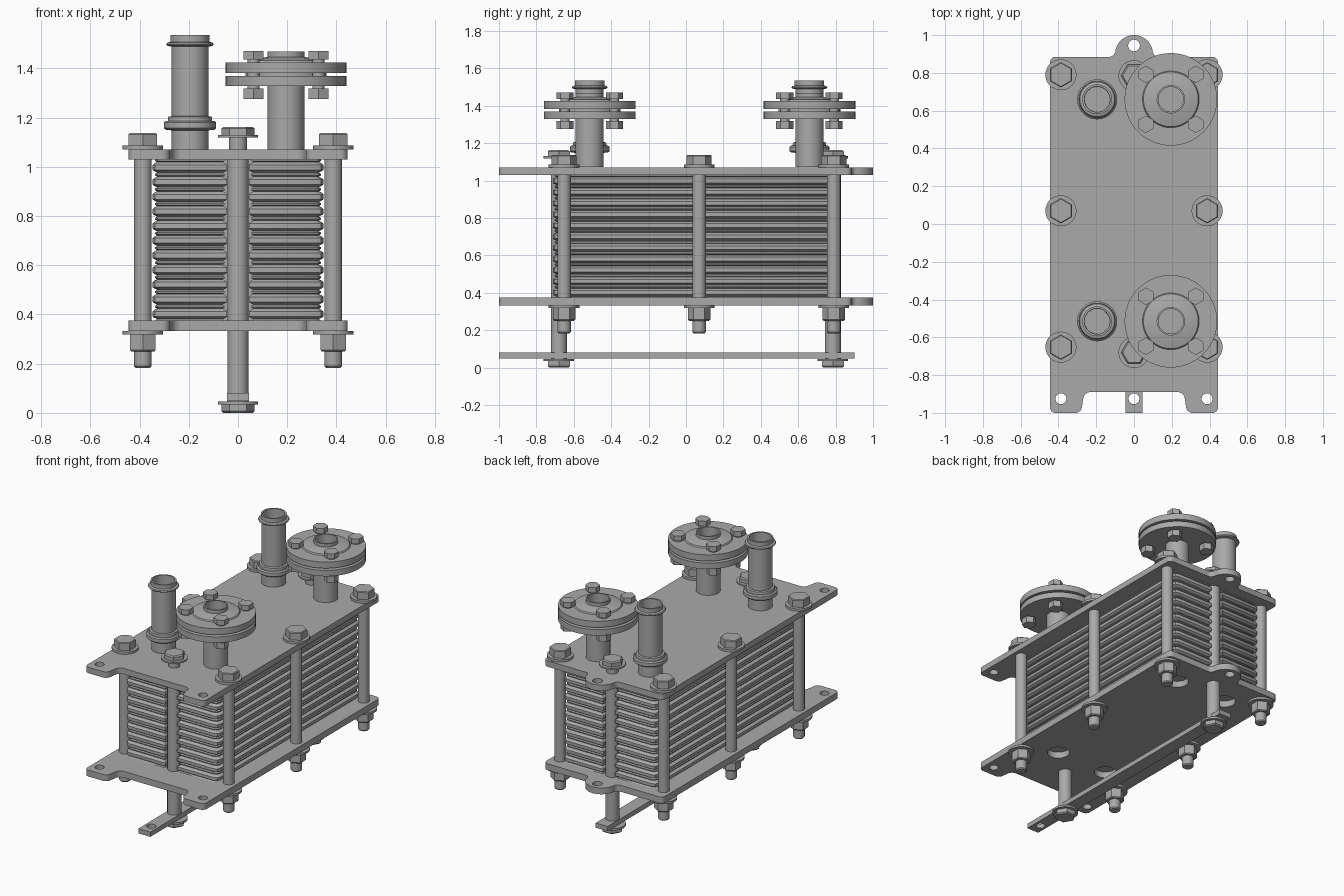
import bpy, bmesh
from math import pi, sin, cos, radians

cube = bpy.data.objects.get("Cube")
if cube:
    bpy.data.objects.remove(cube, do_unlink=True)

steel = bpy.data.materials.new("grey_steel")
steel.use_nodes = True
grey = (0.40, 0.40, 0.40, 1)
steel.diffuse_color = grey
steel.node_tree.nodes["Principled BSDF"].inputs["Base Color"].default_value = grey


def add_object(name, mesh, smooth=True):
    ob = bpy.data.objects.new(name, mesh)
    bpy.context.collection.objects.link(ob)
    mesh.materials.clear()
    mesh.materials.append(steel)
    if smooth:
        bpy.ops.object.select_all(action="DESELECT")
        ob.select_set(True)
        bpy.context.view_layer.objects.active = ob
        bpy.ops.object.shade_smooth_by_angle(angle=radians(35))
    return ob


def loft(name, rings, closed=False, smooth=True):
    """Skin a list of equal rings; cap the ends, or join last to first."""
    bm = bmesh.new()
    loops = [[bm.verts.new(p) for p in ring] for ring in rings]
    n = len(loops[0])
    pairs = list(zip(loops, loops[1:]))
    if closed:
        pairs.append((loops[-1], loops[0]))
    for a, b in pairs:
        for i in range(n):
            j = (i + 1) % n
            bm.faces.new((a[i], a[j], b[j], b[i]))
    if not closed:
        bm.faces.new(loops[0])
        bm.faces.new(loops[-1])
    bmesh.ops.recalc_face_normals(bm, faces=bm.faces)
    mesh = bpy.data.meshes.new(name)
    bm.to_mesh(mesh)
    bm.free()
    return add_object(name, mesh, smooth)


def circle(x, y, r, n=32, turn=0.0):
    return [(x + r * cos(turn + 2 * pi * i / n), y + r * sin(turn + 2 * pi * i / n))
            for i in range(n)]


def lathe(name, x, y, profile, n=40, turn=0.0, closed=False):
    rings = [[(px, py, z) for px, py in circle(x, y, r, n, turn)] for r, z in profile]
    return loft(name, rings, closed, smooth=n > 6)


def disc(name, x, y, r, z0, z1, n=40):
    return lathe(name, x, y, [(r, z0), (r, z1)], n)


def hexagon(name, x, y, r, z0, z1, turn=0.0):
    return lathe(name, x, y, [(r, z0), (r, z1)], 6, turn)


def sheet(name, loops, z0, z1):
    """Flat plate from an outline and hole loops."""
    curve = bpy.data.curves.new(name, "CURVE")
    curve.dimensions = "2D"
    curve.fill_mode = "BOTH"
    curve.extrude = (z1 - z0) / 2
    for pts in loops:
        sp = curve.splines.new("POLY")
        sp.points.add(len(pts) - 1)
        for p, (x, y) in zip(sp.points, pts):
            p.co = (x, y, 0, 1)
        sp.use_cyclic_u = True
    temp = bpy.data.objects.new(name + "_profile", curve)
    bpy.context.collection.objects.link(temp)
    dg = bpy.context.evaluated_depsgraph_get()
    mesh = bpy.data.meshes.new_from_object(temp.evaluated_get(dg))
    bpy.data.objects.remove(temp, do_unlink=True)
    ob = add_object(name, mesh)
    ob.location.z = (z0 + z1) / 2
    return ob


def arc(x, y, r, a0, a1, n=6):
    return [(x + r * cos(radians(a0 + (a1 - a0) * i / n)),
             y + r * sin(radians(a0 + (a1 - a0) * i / n))) for i in range(n + 1)]


# End plates: two front feet, a rounded rear ear, bolt holes
half = (arc(0.23, -0.93, 0.04, 90, 20) + arc(0.31, -0.965, 0.035, 200, 270)
        + arc(0.415, -0.97, 0.03, 270, 360) + arc(0.415, 0.855, 0.03, 0, 90)
        + arc(0.13, 0.915, 0.03, 270, 180) + arc(0, 0.9, 0.1, 0, 90, 12))
outline = half + [(-x, y) for x, y in reversed(half[:-1])]
holes = [circle(sx * 0.387, -0.925, 0.029) for sx in (-1, 1)] + [circle(0, 0.945, 0.031)]
PORT_Y = (-0.515, 0.66)
ports = [circle(sx * 0.195, y, 0.07) for sx in (-1, 1) for y in PORT_Y]
sheet("top_end_plate", [outline] + holes, 1.03, 1.07)
sheet("bottom_end_plate", [outline] + holes + ports, 0.332, 0.375)

# Support rail underneath
sheet("support_rail", [[(-0.045, -1), (0.045, -1), (0.045, 0.9), (-0.045, 0.9)],
                       circle(0, -0.925, 0.029)], 0.048, 0.08)


# Corrugated plate pack, notched for the guide rods
def pack_ring(d, z):
    w, f, b, c = 0.347 - d, -0.712 + d, 0.82 - d, 0.03
    nw, nd = 0.044 + d, 0.09 + d
    right = [(nw, f + nd - 2 * d), (nw, f), (w - c, f), (w - c * 0.3, f + c * 0.3), (w, f + c),
             (w, b - c), (w - c * 0.3, b - c * 0.3), (w - c, b), (nw, b), (nw, b - nd + 2 * d)]
    return [(x, y, z) for x, y in right + [(-x, y) for x, y in reversed(right)]]


COUNT, Z0, Z1 = 11, 0.375, 1.03
pitch = (Z1 - Z0) / COUNT
wave = [(0.0, 0.010), (0.10, 0.018), (0.2, 0.006), (0.28, 0.0), (0.62, 0.0),
        (0.72, 0.006), (0.82, 0.018), (0.90, 0.010)]
rings = [pack_ring(d, Z0 + pitch * (k + t)) for k in range(COUNT) for t, d in wave]
rings.append(pack_ring(0.010, Z1))
loft("corrugated_plate_pack", rings)

# Six tie bolts with washers and nuts
for sx in (-1, 1):
    for y in (-0.652, 0.07, 0.79):
        x = sx * 0.387
        lathe("tie_rod", x, y, [(0.03, 0.183), (0.036, 0.19), (0.036, 1.08)], 28)
        disc("tie_washer_top", x, y, 0.082, 1.07, 1.086)
        lathe("tie_bolt_head", x, y, [(0.067, 1.086), (0.067, 1.132), (0.062, 1.137)], 6, pi / 2)
        disc("tie_washer_bottom", x, y, 0.082, 0.318, 0.332)
        lathe("tie_nut", x, y, [(0.054, 0.25), (0.060, 0.256), (0.060, 0.318)], 6, pi / 2)

# Two centre guide rods reaching down to the rail
for y in (-0.68, 0.785):
    disc("guide_rod", 0, y, 0.043, 0.04, 1.07, 32)
    disc("guide_stud", 0, y, 0.036, 1.06, 1.125, 28)
    disc("guide_washer_top", 0, y, 0.082, 1.119, 1.13)
    lathe("guide_bolt_head", 0, y, [(0.068, 1.13), (0.068, 1.155), (0.06, 1.162)], 6)
    disc("guide_washer_bottom", 0, y, 0.082, 0.034, 0.047)
    lathe("guide_foot_head", 0, y, [(0.06, 0.0), (0.068, 0.007), (0.068, 0.034)], 6)

for y in PORT_Y:
    # Plain pipe with beaded lip and lower grooved collar
    x = -0.195
    lathe("pipe_socket", x, y, [
        (0.066, 1.071), (0.075, 1.071), (0.075, 1.148), (0.098, 1.15), (0.106, 1.157),
        (0.106, 1.180), (0.098, 1.187), (0.090, 1.187), (0.088, 1.203), (0.075, 1.206),
        (0.075, 1.488), (0.092, 1.492), (0.096, 1.498), (0.092, 1.504), (0.079, 1.508),
        (0.079, 1.535), (0.068, 1.535)], closed=True)

    # Flanged pipe: two bolted discs, gasket and conical hub
    x = 0.195
    lathe("flange_pipe", x, y, [(0.066, 1.071), (0.075, 1.071), (0.075, 1.468),
                                (0.066, 1.468)], closed=True)
    for name, r, z0, z1 in (("lower_flange", 0.245, 1.328, 1.368),
                            ("flange_gasket", 0.165, 1.368, 1.382),
                            ("upper_flange", 0.245, 1.382, 1.424)):
        lathe(name, x, y, [(0.074, z0), (r, z0), (r, z1), (0.074, z1)], 56, closed=True)
    lathe("flange_hub", x, y, [(0.074, 1.424), (0.150, 1.424), (0.145, 1.432),
                               (0.105, 1.442), (0.074, 1.446)], closed=True)
    for sx in (-1, 1):
        for sy in (-1, 1):
            bx, by = x + sx * 0.132, y + sy * 0.132
            disc("flange_bolt", bx, by, 0.025, 1.30, 1.45, 20)
            hexagon("flange_bolt_head", bx, by, 0.046, 1.436, 1.47, pi / 6)
            hexagon("flange_nut", bx, by, 0.046, 1.275, 1.318, pi / 6)
